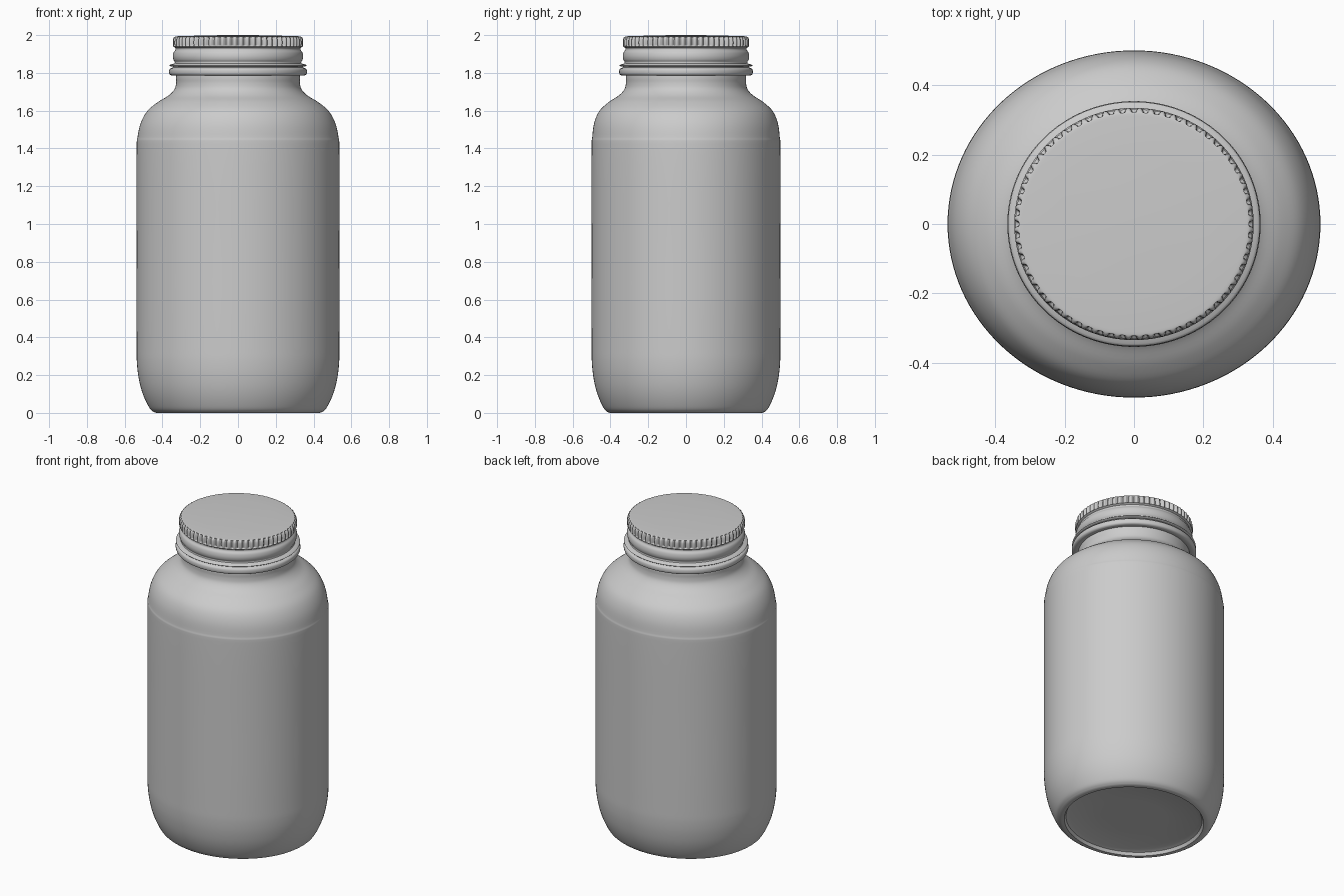
import bpy, bmesh
from math import sin, cos, pi, radians

if "Cube" in bpy.data.objects:
    bpy.data.objects.remove(bpy.data.objects["Cube"])


def spline(pts, n):
    """Smooth a profile of (r, z) points with a Catmull-Rom curve."""
    out = []
    for i in range(len(pts) - 1):
        p0, p1, p2 = pts[max(i - 1, 0)], pts[i], pts[i + 1]
        p3 = pts[min(i + 2, len(pts) - 1)]
        for k in range(n):
            t = k / n
            out.append(tuple(
                0.5 * (2 * b + (c - a) * t + (2 * a - 5 * b + 4 * c - d) * t * t
                       + (3 * b - a - 3 * c + d) * t ** 3)
                for a, b, c, d in zip(p0, p1, p2, p3)))
    return out + [pts[-1]]


def lathe(name, profile, segs, y_scale, offset=None, angle=35):
    """Revolve (r, z) points into an oval solid; offset varies the radius."""
    bm = bmesh.new()
    rings = []
    for r, z in profile:
        ring = []
        for k in range(segs):
            rr = r + (offset(k, z) if offset else 0)
            a = 2 * pi * k / segs
            ring.append(bm.verts.new((rr * cos(a), rr * sin(a) * y_scale(z), z)))
        rings.append(ring)
    for lo, hi in zip(rings, rings[1:]):
        for k in range(segs):
            j = (k + 1) % segs
            bm.faces.new((lo[k], lo[j], hi[j], hi[k]))
    for ring, z in ((rings[0][::-1], profile[0][1]), (rings[-1], profile[-1][1])):
        centre = bm.verts.new((0, 0, z))
        for k in range(segs):
            bm.faces.new((ring[k], ring[(k + 1) % segs], centre))
    bmesh.ops.recalc_face_normals(bm, faces=bm.faces)
    mesh = bpy.data.meshes.new(name)
    bm.to_mesh(mesh)
    bm.free()
    ob = bpy.data.objects.new(name, mesh)
    bpy.context.collection.objects.link(ob)
    bpy.ops.object.select_all(action='DESELECT')
    ob.select_set(True)
    bpy.context.view_layer.objects.active = ob
    bpy.ops.object.shade_smooth_by_angle(angle=radians(angle))
    return ob


def body_scale(z):
    # oval belly blending into the rounder neck
    t = min(max((z - 1.42) / 0.3, 0), 1)
    return 0.931 + 0.039 * t * t * (3 - 2 * t)


# Jar: recessed base, straight wall, rounded shoulder and neck
base = [(0.2, 0.03), (0.38, 0.026), (0.405, 0.018), (0.415, 0.0), (0.432, 0.0)]
wall = spline([(0.445, 0.004), (0.468, 0.025), (0.5, 0.09), (0.522, 0.165),
               (0.535, 0.26), (0.537, 0.4), (0.537, 0.9), (0.537, 1.38),
               (0.532, 1.46), (0.515, 1.535), (0.48, 1.598), (0.425, 1.645),
               (0.368, 1.68), (0.337, 1.712), (0.328, 1.745), (0.327, 1.79),
               (0.31, 1.9)], 5)
lathe("jar_body", base + wall, 128, body_scale)

# Screw cap: lower bead, thin lip, rounded skirt, ribbed rim, low dome
ribs, per = 64, 8
cap = ([(0.3, 1.795), (0.335, 1.787)]
       + spline([(0.352, 1.786), (0.362, 1.792), (0.365, 1.806),
                 (0.362, 1.82), (0.352, 1.826)], 3)
       + [(0.344, 1.829), (0.344, 1.833)]
       + spline([(0.356, 1.834), (0.363, 1.839), (0.356, 1.845)], 3)
       + spline([(0.336, 1.85), (0.335, 1.858), (0.342, 1.87), (0.345, 1.888),
                 (0.341, 1.908), (0.331, 1.922), (0.331, 1.932)], 4)
       + spline([(0.343, 1.939), (0.345, 1.95), (0.345, 1.97), (0.342, 1.984),
                 (0.333, 1.992), (0.32, 1.994)], 4)
       + [(0.22, 1.997), (0.1, 1.9995), (0.03, 2.0)])


def rib_offset(k, z):
    # narrow rounded notches between the ribs
    if not 1.938 < z < 1.9925:
        return 0
    wave = 0.5 + 0.5 * cos(2 * pi * k / per)
    fade = min((z - 1.938) / 0.008, (1.9925 - z) / 0.006, 1)
    return -0.016 * wave ** 1.5 * fade


lathe("screw_cap", cap, ribs * per, lambda z: 0.97, rib_offset, 40)
